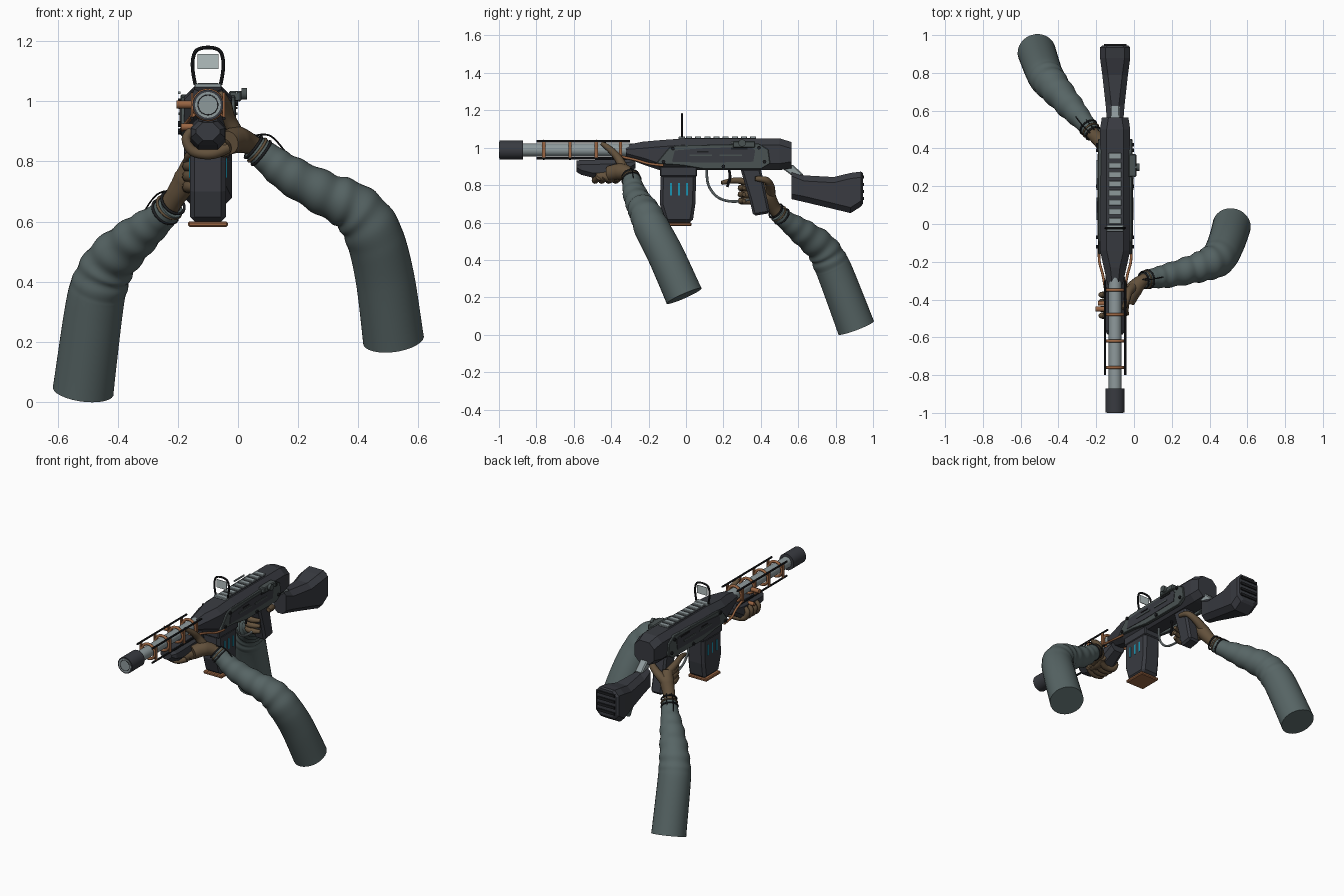
import bpy, bmesh, math
from mathutils import Vector, Matrix

if "Cube" in bpy.data.objects:
    bpy.data.objects.remove(bpy.data.objects["Cube"])

C = -0.1      # gun centre line
AX = 0.988    # barrel height


def material(name, r, g, b):
    m = bpy.data.materials.new(name)
    m.use_nodes = True
    m.diffuse_color = (r, g, b, 1)
    m.node_tree.nodes["Principled BSDF"].inputs["Base Color"].default_value = (r, g, b, 1)
    return m


DARK = material("dark gunmetal", .04, .043, .052)
PLATE = material("grey green plate", .068, .085, .085)
STEEL = material("light steel", .27, .32, .33)
COPPER = material("copper", .32, .13, .055)
GLOVE = material("brown leather", .125, .083, .045)
SLEEVE = material("grey green cloth", .095, .13, .13)
BLACK = material("black", .012, .013, .015)
CYAN = material("cyan glow", .01, .3, .45)
GLASS = material("pale glass", .45, .52, .52)


def finish(name, bm, mat, bevel=0):
    bmesh.ops.recalc_face_normals(bm, faces=bm.faces)
    me = bpy.data.meshes.new(name)
    bm.to_mesh(me)
    bm.free()
    me.materials.append(mat)
    ob = bpy.data.objects.new(name, me)
    bpy.context.collection.objects.link(ob)
    if bevel:
        mod = ob.modifiers.new("bevel", "BEVEL")
        mod.width, mod.segments = bevel, 1
    return ob


def box(name, lo, hi, mat, bevel=0):
    bm = bmesh.new()
    lo, hi = Vector(lo), Vector(hi)
    bmesh.ops.create_cube(bm, size=1, matrix=Matrix.Translation((lo + hi) / 2) @ Matrix.Diagonal((*(hi - lo), 1)))
    return finish(name, bm, mat, bevel)


def prism(name, profile, x0, x1, mat, bevel=0):
    """Side outline (y, z) extruded across x."""
    bm = bmesh.new()
    face = bm.faces.new([bm.verts.new((x0, y, z)) for y, z in profile])
    out = bmesh.ops.extrude_face_region(bm, geom=[face])["geom"]
    bmesh.ops.translate(bm, vec=(x1 - x0, 0, 0), verts=[v for v in out if isinstance(v, bmesh.types.BMVert)])
    return finish(name, bm, mat, bevel)


def skin(bm, rings, smooth=False):
    for a, b in zip(rings, rings[1:]):
        for i in range(len(a)):
            j = (i + 1) % len(a)
            bm.faces.new((a[i], a[j], b[j], b[i])).smooth = smooth
    bm.faces.new(rings[0])
    bm.faces.new(rings[-1])


def loft(name, sections, chamfer, mat):
    """Chamfered sections (y, half width, bottom, top) along the gun."""
    bm, rings = bmesh.new(), []
    for y, w, lo, hi in sections:
        c = min(chamfer, w * .6, (hi - lo) * .4)
        half = [(w - c, lo), (w, lo + c), (w, hi - c), (w - c, hi)]
        pts = half + [(-x, z) for x, z in reversed(half)]
        rings.append([bm.verts.new((C + x, y, z)) for x, z in pts])
    skin(bm, rings)
    return finish(name, bm, mat)


def sweep(name, pts, radii, mat, sides=10, steps=6, folds=None):
    """Round tube along a smooth path; folds=(first, last, count, depth) ripples it."""
    pts = [Vector(p) for p in pts]
    if not isinstance(radii, (list, tuple)):
        radii = [radii] * len(pts)
    path, rad, last = [], [], len(pts) - 1
    for i in range(last):
        a, b, c, d = pts[max(i - 1, 0)], pts[i], pts[i + 1], pts[min(i + 2, last)]
        for k in range(steps):
            t = k / steps
            path.append(.5 * (2 * b + (c - a) * t + (2 * a - 5 * b + 4 * c - d) * t * t + (3 * b - a - 3 * c + d) * t ** 3))
            rad.append(radii[i] * (1 - t) + radii[i + 1] * t)
    path.append(pts[-1])
    rad.append(radii[-1])
    bm, rings, n = bmesh.new(), [], None
    for i, p in enumerate(path):
        t = (path[min(i + 1, len(path) - 1)] - path[max(i - 1, 0)]).normalized()
        n = t.orthogonal() if n is None else n - t * n.dot(t)
        n.normalize()
        bi, r, s = t.cross(n), rad[i], i / steps
        ring = []
        for k in range(sides):
            ang = math.tau * k / sides
            rr = r
            if folds and folds[0] < s < folds[1]:
                u = (s - folds[0]) / (folds[1] - folds[0])
                rr *= 1 + folds[3] * math.sin(math.pi * u) * math.sin(math.tau * folds[2] * u + math.sin(ang))
            ring.append(bm.verts.new(p + rr * (n * math.cos(ang) + bi * math.sin(ang))))
        rings.append(ring)
    skin(bm, rings, sides > 8)
    return finish(name, bm, mat)


def rod(name, a, b, r, mat, sides=12):
    return sweep(name, [a, b], r, mat, sides, 1)


def ring(name, centre, axis, major, minor, mat):
    bpy.ops.mesh.primitive_torus_add(location=centre, major_radius=major, minor_radius=minor,
                                     major_segments=24, minor_segments=6,
                                     rotation=Vector(axis).to_track_quat("Z", "Y").to_euler())
    ob = bpy.context.object
    ob.name = name
    ob.data.materials.append(mat)
    bpy.ops.object.shade_smooth()


# Receiver, stock and fore grip
loft("receiver", [(-.32, .04, .945, 1.015), (-.23, .06, .91, 1.032), (-.14, .08, .88, 1.04), (0, .08, .88, 1.05),
                  (.5, .08, .88, 1.05), (.565, .07, .89, 1.03)], .035, DARK)
loft("stock", [(.565, .045, .725, .875), (.63, .05, .71, .852), (.79, .068, .672, .843), (.88, .08, .65, .865),
               (.935, .08, .685, .872), (.945, .068, .70, .865)], .03, DARK)
loft("fore_grip", [(-.585, .04, .87, .93), (-.56, .057, .855, .935), (-.5, .058, .84, .935), (-.36, .058, .835, .94),
                   (-.27, .05, .89, .95)], .025, DARK)
prism("stock_link", [(.5, .9), (.57, .91), (.63, .855), (.58, .84)], C - .025, C + .025, STEEL, .006)
for k in range(4):
    z = .72 + k * .038
    box("butt_ridge", (C - .06, .94, z), (C + .06, .953, z + .016), BLACK)

# Barrel with muzzle, cage rods and clamps
rod("barrel", (C, -.88, AX), (C, -.28, AX), .034, STEEL, 24)
rod("muzzle", (C, -.997, AX), (C, -.872, AX), .051, DARK, 24)
rod("muzzle_face", (C, -1, AX), (C, -.99, AX), .043, STEEL, 24)
ring("muzzle_bore", (C, -.998, AX), (0, 1, 0), .033, .003, BLACK)
for y in (-.76, -.62, -.48, -.35):
    ring("barrel_clamp", (C, y, AX), (0, 1, 0), .046, .009, COPPER)
    for s in (-1, 1):
        box("clamp_side", (C + s * .053 - .004, y - .009, .945), (C + s * .053 + .004, y + .009, 1.032), COPPER)
for s in (-1, 1):
    for z in (.943, 1.034):
        rod("cage_rod", (C + s * .053, -.8, z), (C + s * .053, -.3, z), .006, BLACK, 8)
    sweep("copper_pipe", [(C + s * .05, -.36, .955), (C + s * .065, -.27, .935), (C + s * .083, -.2, .915),
                          (C + s * .086, -.12, .905)], .007, COPPER)
rod("side_knob", (C - .105, -.45, .99), (C - .05, -.45, .99), .014, COPPER)
rod("lower_knob", (C - .09, -.42, .915), (C - .05, -.42, .915), .012, COPPER)

# Side plates with window, slots and bolts on both sides
outline = [(-.16, .915), (-.09, 1.0), (-.05, 1.012), (.39, 1.022), (.44, .99), (.45, .915), (.4, .885), (.1, .885), (-.02, .905)]
window = [(-.075, .925), (-.06, .985), (.1, .998), (.35, 1.003), (.37, .985), (.36, .925), (.1, .92)]
for s in (-1, 1):
    side = lambda d: C + s * d
    prism("side_plate", outline, side(.07), side(.091), PLATE, .003)
    prism("plate_window", window, side(.088), side(.094), DARK)
    for y, z, w, h in ((.02, .955, .12, .008), (.18, .955, .12, .008), (.24, .99, .09, .012), (.06, .975, .06, .006)):
        box("window_slot", (side(.095) - .003, y, z), (side(.095) + .003, y + w, z + h), PLATE if w > .1 else BLACK)
    box("ejection_catch", (side(.095) - .004, .24, 1.024), (side(.095) + .004, .34, 1.032), STEEL)
    for y, z in ((-.12, .925), (-.07, .995), (.39, 1.0), (.42, .925), (.2, .9)):
        rod("plate_bolt", (side(.085), y, z), (side(.1), y, z), .01, BLACK, 8)

# Charging handle on the left side
box("handle_mount", (-.03, .25, 1.0), (.012, .37, 1.035), PLATE, .005)
rod("handle_bar", (-.02, .3, 1.022), (.028, .3, 1.022), .012, STEEL)
rod("handle_knob", (.012, .3, 1.025), (.03, .3, 1.025), .02, PLATE)

# Top rail and reflex sight
box("rail_base", (C - .036, -.01, 1.045), (C + .036, .37, 1.053), DARK)
for k in range(8):
    box("rail_slat", (C - .034, k * .049, 1.05), (C + .034, k * .049 + .032, 1.061), STEEL, .002)
box("sight_base", (C - .045, -.04, 1.045), (C + .045, -.005, 1.06), STEEL, .003)
arch = [(-.042, 1.055), (-.05, 1.1), (-.05, 1.14), (-.037, 1.17), (0, 1.179)]
arch += [(-x, z) for x, z in reversed(arch[:-1])]
sweep("sight_frame", [(C + x, -.022, z) for x, z in arch], .006, BLACK, 8)
box("sight_glass", (C - .035, -.024, 1.107), (C + .035, -.02, 1.158), GLASS)

# Magazine with glowing strips and foot
box("magazine_well", (C - .062, -.14, .845), (C + .062, .06, .9), DARK, .006)
prism("magazine", [(-.135, .86), (.055, .86), (.05, .7), (.035, .6), (-.11, .6), (-.14, .7)], C - .06, C + .06, DARK, .016)
box("magazine_foot", (C - .066, -.115, .582), (C + .066, .03, .601), COPPER, .005)
for s in (-1, 1):
    for y in (-.085, -.042, 0):
        box("magazine_strip", (C + s * .06 - .003, y, .745), (C + s * .06 + .003, y + .01, .812), CYAN)

# Pistol grip, trigger and guard
prism("pistol_grip", [(.29, .89), (.4, .89), (.45, .65), (.36, .635), (.34, .72)], C - .04, C + .04, DARK, .012)
sweep("trigger_guard", [(C, .11, .885), (C, .12, .8), (C, .17, .735), (C, .25, .712), (C, .35, .725)], .007, STEEL, 8)
sweep("trigger", [(C, .23, .885), (C, .235, .84), (C, .22, .79)], .007, BLACK, 8)

# Sleeves
sweep("left_sleeve", [(.05, -.295, .85), (.1, -.287, .81), (.17, -.275, .757), (.29, -.245, .692), (.385, -.215, .645),
                      (.447, -.18, .565), (.487, -.105, .42), (.517, -.01, .207)],
      [.042, .052, .063, .073, .085, .095, .098, .102], SLEEVE, 28, 12, (.6, 5.4, 7, .045))
sweep("right_sleeve", [(-.22, .485, .65), (-.265, .54, .607), (-.335, .62, .55), (-.42, .72, .47), (-.46, .77, .39),
                       (-.48, .81, .3), (-.515, .91, .037)],
      [.042, .052, .07, .085, .094, .097, .102], SLEEVE, 28, 12, (.6, 4.4, 6, .045))

# Left hand under the fore grip
sweep("left_wrist", [(.09, -.288, .82), (.045, -.3, .855), (0, -.345, .872), (-.035, -.41, .862)],
      [.036, .034, .045, .04], GLOVE, 14)
sweep("left_palm", [(-.03, -.34, .86), (-.05, -.4, .845), (-.055, -.48, .848)], [.03, .032, .02], GLOVE, 14)
for y in (-.485, -.45, -.412, -.375):
    sweep("left_finger", [(-.035, y + .02, .845), (-.09, y, .825), (-.15, y, .835), (-.172, y, .875), (-.155, y, .905)],
          [.019, .018, .018, .016, .012], GLOVE)
sweep("left_thumb", [(.0, -.33, .88), (-.028, -.36, .94), (-.038, -.4, .985), (-.055, -.45, 1.025)],
      [.028, .022, .018, .012], GLOVE)

# Right hand around the pistol grip
sweep("right_wrist", [(-.245, .515, .625), (-.21, .47, .68), (-.17, .435, .745), (-.155, .405, .8)],
      [.036, .035, .043, .028], GLOVE, 14)
sweep("right_index", [(-.16, .41, .79), (-.16, .33, .815), (-.145, .26, .825), (-.125, .19, .812)],
      [.024, .019, .016, .011], GLOVE)
for z in (.785, .75, .715):
    sweep("right_finger", [(-.165, .42, z), (-.162, .35, z), (-.14, .3, z), (-.1, .295, z), (-.06, .31, z)],
          [.022, .02, .018, .017, .011], GLOVE)
sweep("right_thumb", [(-.165, .45, .75), (-.11, .45, .79), (-.06, .43, .825), (-.045, .37, .835)],
      [.03, .024, .019, .012], GLOVE)

# Cuff bands and loose wires at the wrists
for name, a, b in (("left", (.035, -.3, .86), (.1, -.287, .81)), ("right", (-.2, .46, .68), (-.265, .54, .607))):
    a, b = Vector(a), Vector(b)
    for t in (.25, .45, .65):
        ring(name + "_cuff_band", a.lerp(b, t), b - a, .041 + .012 * t, .005, GLOVE if t == .45 else BLACK)
    for k in (-1, 1):
        up = Vector((.02 * k, 0, .055))
        sweep(name + "_wire", [a + up * .4, a.lerp(b, .5) + up, b + up * 1.15, b + (b - a) * .9 + up * .8],
              .003, BLACK, 6)
